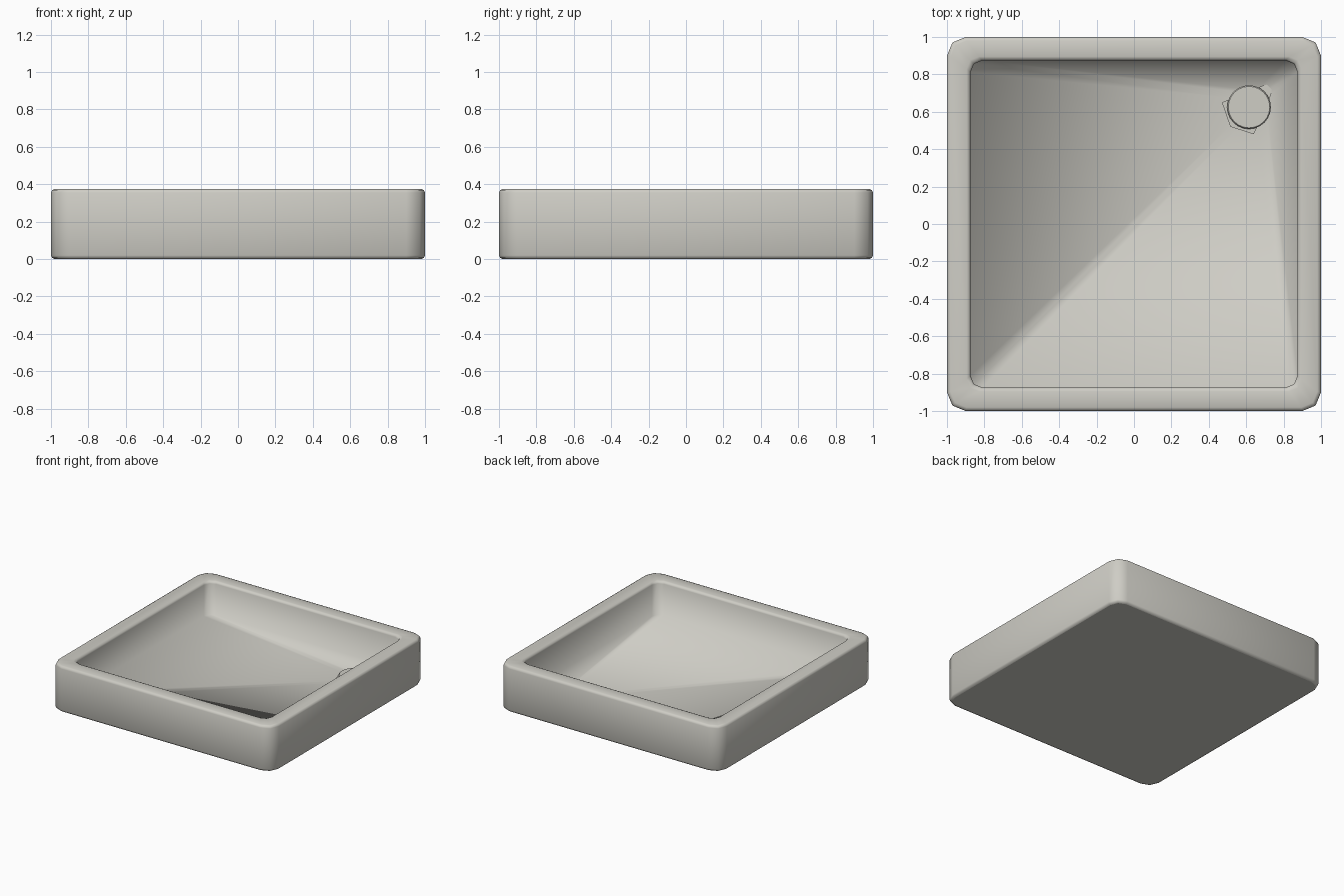
import bpy, bmesh, math
from mathutils import Vector

if "Cube" in bpy.data.objects:
    bpy.data.objects.remove(bpy.data.objects["Cube"])

glaze = bpy.data.materials.new("warm_white_ceramic")
glaze.diffuse_color = (0.62, 0.61, 0.56, 1)
glaze.use_nodes = True
glaze.node_tree.nodes["Principled BSDF"].inputs["Base Color"].default_value = glaze.diffuse_color

DRAIN = (0.615, 0.625)


def finish(name, bm):
    bmesh.ops.recalc_face_normals(bm, faces=bm.faces)
    mesh = bpy.data.meshes.new(name)
    bm.to_mesh(mesh)
    bm.free()
    mesh.materials.append(glaze)
    obj = bpy.data.objects.new(name, mesh)
    bpy.context.collection.objects.link(obj)
    return obj


def rounded_square(bm, half, r, z, centre=(0, 0)):
    """Ring of twelve points: three for each rounded corner."""
    ring = []
    for k in range(4):
        mid = math.pi / 4 + k * math.pi / 2
        cx = math.copysign(half - r, math.cos(mid)) + centre[0]
        cy = math.copysign(half - r, math.sin(mid)) + centre[1]
        for step in (-1, 0, 1):
            a = mid + step * math.pi / 4
            ring.append(bm.verts.new((cx + r * math.cos(a), cy + r * math.sin(a), z)))
    return ring


# Tray: outer wall, softened rim, inner wall and floor falling to the drain
bm = bmesh.new()
rings = [rounded_square(bm, *p) for p in (
    (0.98, 0.085, 0.0),
    (0.994, 0.095, 0.006),
    (1.0, 0.10, 0.02),
    (1.0, 0.10, 0.355),
    (0.994, 0.095, 0.369),
    (0.98, 0.085, 0.375),
    (0.895, 0.065, 0.375),
    (0.881, 0.065, 0.369),
    (0.875, 0.065, 0.355),
    (0.875, 0.065, 0.10),
    (0.10, 0.05, 0.05, DRAIN),
)]
for low, high in zip(rings, rings[1:]):
    for i in range(12):
        j = (i + 1) % 12
        bm.faces.new((low[i], low[j], high[j], high[i]))
for f in bm.faces:
    f.smooth = True
bm.faces.new(rings[0])
bm.faces.new(rings[-1])
finish("shower_tray", bm)

# Drain seat: angular flange showing around the cover
bm = bmesh.new()
outline = [(0.47, 0.65), (0.515, 0.52), (0.64, 0.48), (0.70, 0.60), (0.735, 0.70),
           (0.735, 0.72), (0.71, 0.745), (0.69, 0.74), (0.59, 0.70)]
seat = bm.faces.new([bm.verts.new((x, y, 0.045)) for x, y in outline])
top = bmesh.ops.extrude_face_region(bm, geom=[seat])["geom"]
bmesh.ops.translate(bm, vec=Vector((0, 0, 0.02)),
                    verts=[v for v in top if isinstance(v, bmesh.types.BMVert)])
finish("drain_seat", bm)

# Drain cover: low round disc with an eased edge
bm = bmesh.new()
bmesh.ops.create_cone(bm, cap_ends=True, segments=24, radius1=0.117, radius2=0.117, depth=0.05)
bmesh.ops.translate(bm, vec=Vector((*DRAIN, 0.07)), verts=bm.verts)
rim = [e for e in bm.edges if all(v.co.z > 0.09 for v in e.verts)]
bmesh.ops.bevel(bm, geom=rim, offset=0.006, segments=1, affect='EDGES')
for f in bm.faces:
    f.smooth = abs(f.normal.z) < 0.9
finish("drain_cover", bm)
